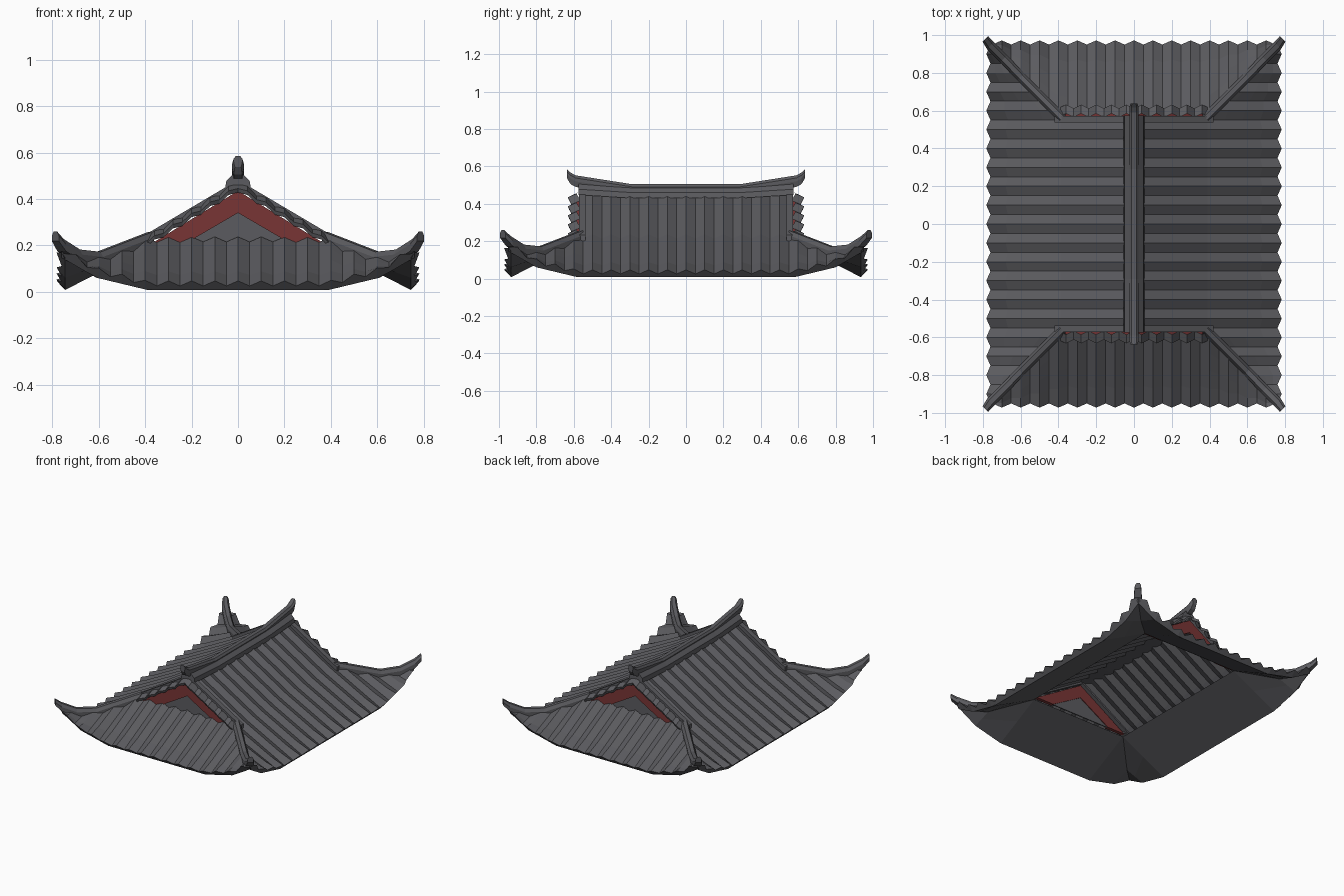
import bpy, bmesh, math
from mathutils import Vector

cube = bpy.data.objects.get("Cube")
if cube:
    bpy.data.objects.remove(cube)


def material(name, rgb):
    m = bpy.data.materials.new(name)
    m.use_nodes = True
    m.diffuse_color = (*rgb, 1)
    m.node_tree.nodes["Principled BSDF"].inputs["Base Color"].default_value = (*rgb, 1)
    return m


TILE = material("slate_grey", (0.105, 0.105, 0.115))
RED = material("dark_red", (0.19, 0.035, 0.035))

# Main dimensions: gable foot, eave run, heights, tile pitch
FOOT_X, FOOT_Y, RUN = 0.39, 0.58, 0.37
APEX_Z, FOOT_Z, EAVE_Z = 0.45, 0.215, 0.025
HALF_TILE = 0.05


def make(name, bm, mat, closed=False, up=None):
    bmesh.ops.remove_doubles(bm, verts=bm.verts, dist=0.0005)
    if closed:
        bmesh.ops.recalc_face_normals(bm, faces=bm.faces)
    bm.normal_update()
    if up is not None:
        bmesh.ops.reverse_faces(bm, faces=[f for f in bm.faces if f.normal.z * up < 0])
    me = bpy.data.meshes.new(name)
    bm.to_mesh(me)
    bm.free()
    me.materials.append(mat)
    ob = bpy.data.objects.new(name, me)
    bpy.context.collection.objects.link(ob)
    return ob


def grid(bm, rows):
    vs = [[bm.verts.new(p) for p in r] for r in rows]
    for a, b in zip(vs, vs[1:]):
        for i in range(len(a) - 1):
            bm.faces.new((a[i], a[i + 1], b[i + 1], b[i]))


def wave(s):
    # triangular tile corrugation, 1 on crests and 0 in valleys
    return abs((s / HALF_TILE + 1) % 2 - 1) * -1 + 1


def lift(e):
    # upward sweep of the eaves beyond the gable corner
    if e <= 0:
        return 0
    return e * 0.25 if e < 0.22 else 0.055 + (e - 0.22) * 0.6


def columns(end):
    n = int(end / HALF_TILE + 0.001)
    vals = [i * HALF_TILE for i in range(-n, n + 1)]
    return [-end] + vals + [end] if end - n * HALF_TILE > 0.002 else vals


def skirt_point(s, u, half, foot, drop, tile):
    # point on a lower roof slope: s along the eave, u from top (0) to eave (1)
    e = max(0, abs(s) - half)
    w = wave(s) * tile
    start = foot + e
    end = foot + RUN - drop * 0.6 + 0.022 * w * u
    d = start + (end - start) * u
    t = (d - foot) / RUN
    z = FOOT_Z + (EAVE_Z - FOOT_Z) * min(t, 1) + lift(e) * t + 0.022 * w - drop
    return s, d, z


def skirt(name, half, foot, place):
    cols = columns(half + RUN)
    top = [[place(*skirt_point(s, u / 4, half, foot, 0, 1)) for s in cols] for u in range(5)]
    bm = bmesh.new()
    grid(bm, top)
    make(name + "_tiles", bm, TILE, up=1)
    # smooth soffit below, then the fascia closing the eave
    knots = (half, half + 0.22, half + RUN - 0.015)
    scols = [-k for k in reversed(knots)] + list(knots)
    bm = bmesh.new()
    grid(bm, [[place(*skirt_point(s, u, half, foot, 0.025, 0)) for s in scols] for u in (0, 0.5, 1)])
    make(name + "_soffit", bm, TILE, up=-1)
    bm = bmesh.new()
    grid(bm, [top[-1], [place(*skirt_point(s, 1, half, foot, 0.025, 0)) for s in cols]])
    make(name + "_fascia", bm, TILE)


def bar(name, path, section, sizes=None):
    # sweep a (sideways, up) section along a path, keeping it upright
    path = [Vector(p) for p in path]
    run = path[-1] - path[0]
    side = Vector((-run.y, run.x, 0)).normalized()
    bm = bmesh.new()
    rings = []
    for i, p in enumerate(path):
        k = sizes[i] if sizes else 1
        rings.append([bm.verts.new(p + side * a * k + Vector((0, 0, b * k))) for a, b in section])
    n = len(section)
    for a, b in zip(rings, rings[1:]):
        for i in range(n):
            bm.faces.new((a[i], a[(i + 1) % n], b[(i + 1) % n], b[i]))
    bm.faces.new(rings[0])
    bm.faces.new(rings[-1])
    make(name, bm, TILE, closed=True)


def prism(name, outline, y0, y1, mat):
    bm = bmesh.new()
    f = bm.faces.new([bm.verts.new((x, y0, z)) for x, z in outline])
    r = bmesh.ops.extrude_face_region(bm, geom=[f])
    bmesh.ops.translate(bm, vec=(0, y1 - y0, 0), verts=[v for v in r["geom"] if isinstance(v, bmesh.types.BMVert)])
    make(name, bm, mat, closed=True)


def slope_z(x):
    return APEX_Z + (FOOT_Z - APEX_Z) * abs(x) / FOOT_X


HIP = [(-0.026, -0.03), (-0.026, 0.0), (-0.013, 0.022), (0.013, 0.022), (0.026, 0.0), (0.026, -0.03)]
VERGE = [(-0.018, -0.02), (-0.018, 0.022), (0.018, 0.022), (0.018, -0.02)]
RIDGE = [(-0.018, -0.03), (-0.025, 0.0), (-0.025, 0.018), (-0.014, 0.032),
         (0.014, 0.032), (0.025, 0.018), (0.025, 0.0), (0.018, -0.03)]
BASE = [(-0.055, -0.03), (-0.05, 0.0), (-0.02, 0.03), (0.02, 0.03), (0.05, 0.0), (0.055, -0.03)]

for sx, side in ((1, "left"), (-1, "right")):
    # Upper and lower long slopes
    cols = columns(FOOT_Y - 0.01)
    bm = bmesh.new()
    grid(bm, [[(sx * x, s, slope_z(x) + 0.022 * wave(s)) for s in cols] for x in (0, FOOT_X)])
    make(side + "_upper_tiles", bm, TILE, up=1)
    skirt(side + "_lower", FOOT_Y, FOOT_X, lambda s, d, z: (sx * d, s, z))

for sy, end in ((-1, "front"), (1, "back")):
    skirt(end + "_lower", FOOT_X, FOOT_Y, lambda s, d, z: (s, sy * d, z))
    # Gable wall with its red boards
    prism(end + "_gable_wall", [(-0.25, 0.2), (0, 0.35), (0.25, 0.2)], sy * 0.565, sy * 0.572, TILE)
    for sx, side in ((1, "left"), (-1, "right")):
        tag = end + "_" + side
        prism(tag + "_gable_board",
              [(0, 0.435), (sx * 0.385, 0.2), (sx * 0.24, 0.2), (0, 0.34)], sy * 0.56, sy * 0.585, RED)
        # Verge ridge and the short tiles hanging outside it
        bar(tag + "_verge_ridge", [(0, sy * 0.555, slope_z(0) + 0.01),
                                   (sx * 0.42, sy * 0.555, slope_z(0.42) + 0.015)], VERGE)
        xs = [i * 0.04 for i in range(11)]
        bm = bmesh.new()
        rows = []
        for y, dz in ((0.565, 0.015), (0.612, -0.005), (0.605, -0.022)):
            rows.append([(sx * x, sy * (y + 0.02 * (i % 2)), slope_z(x) + dz + 0.014 * (i % 2))
                         for i, x in enumerate(xs)])
        grid(bm, rows)
        make(tag + "_verge_tiles", bm, TILE)
        # Hip ridge sweeping up to a horn
        path = [(0.38, 0.56, 0.235), (0.6, 0.78, 0.15), (0.69, 0.875, 0.16),
                (0.76, 0.945, 0.205), (0.787, 0.98, 0.242)]
        bar(tag + "_hip_ridge", [(sx * x, sy * y, z) for x, y, z in path], HIP, (1, 1, 1, 1, 0.8))

# Main ridge: wide base and a capped bar rising at both ends
half_base = [(0.29, 0.46), (0.575, 0.478)]
half_top = [(0.29, 0.473), (0.59, 0.52), (0.617, 0.535), (0.637, 0.56)]
for name, half, section, ends in (("ridge_base", half_base, BASE, 1), ("ridge_cap", half_top, RIDGE, 0.75)):
    path = [(0, -y, z) for y, z in reversed(half)] + [(0, y, z) for y, z in half]
    bar(name, path, section, [ends] + [1] * (len(path) - 2) + [ends])
